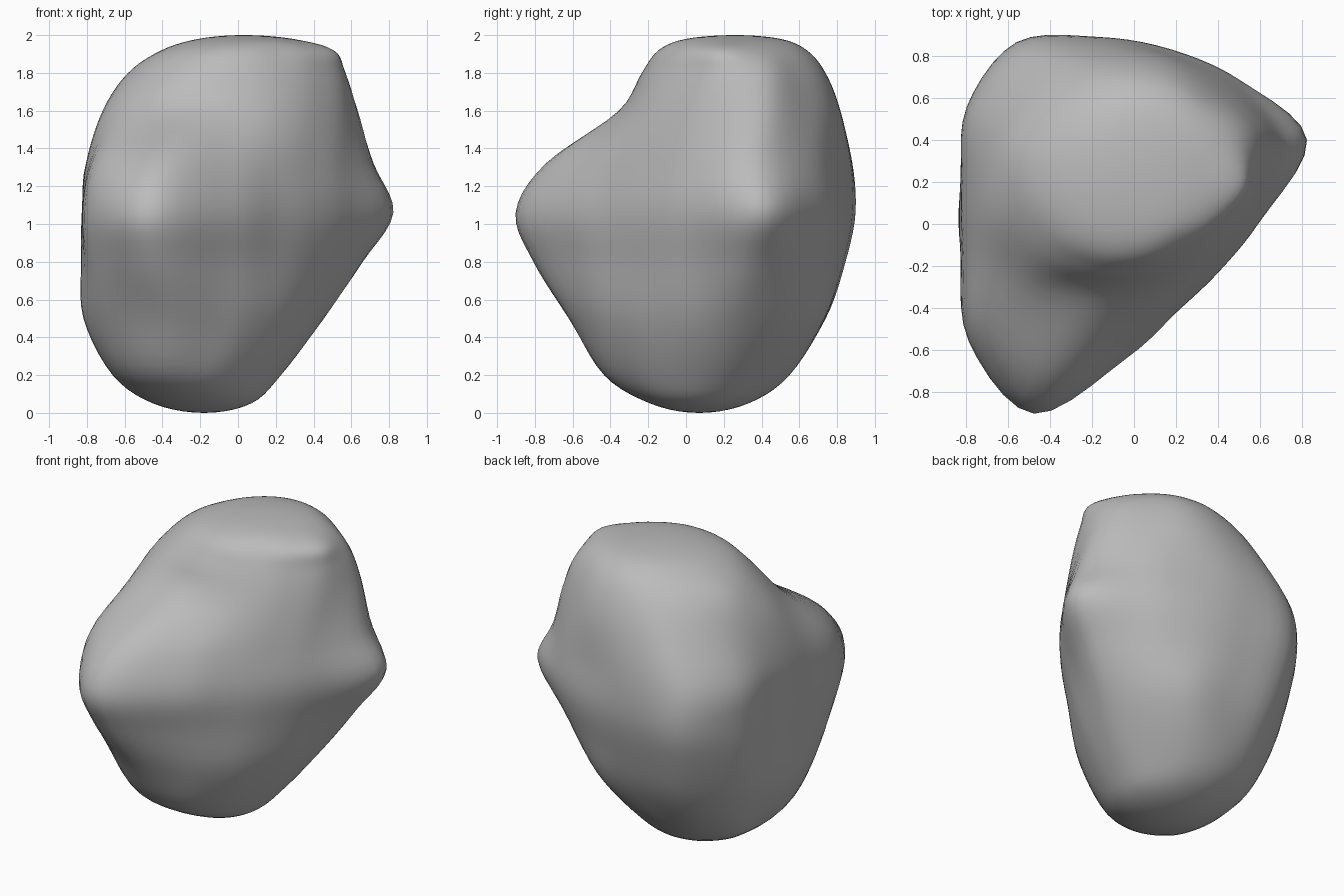
import bpy
import math
from mathutils import Vector

old = bpy.data.objects.get("Cube")
if old:
    bpy.data.objects.remove(old, do_unlink=True)

SIDES = 14       # control points around each section
AROUND = 5       # surface steps between control points
UPWARD = 5       # surface steps between sections

# Horizontal sections: height, centre, radii counter-clockwise from the side tip
sections = [
    (0.05, (-.19, .07), [.26] * SIDES),
    (0.20, (-.20, .07), [.44, .45, .47, .48, .49, .49, .46, .48, .53, .53, .48, .43, .41, .42]),
    (0.50, (-.10, .10), [.58, .61, .64, .64, .71, .72, .71, .74, .79, .77, .61, .52, .49, .52]),
    (0.80, (-.10, .10), [.80, .76, .73, .74, .83, .80, .73, .76, .90, .97, .69, .57, .56, .63]),
    (1.06, (-.10, .10), [.97, .84, .78, .79, .89, .83, .73, .76, .95, 1.07, .74, .60, .60, .70]),
    (1.32, (-.10, .10), [.86, .81, .76, .78, .86, .81, .71, .73, .87, .90, .65, .56, .57, .67]),
    (1.60, (-.05, .20), [.71, .64, .62, .62, .66, .66, .66, .68, .67, .59, .53, .52, .55, .63]),
    (1.80, (.00, .25), [.57, .50, .49, .49, .51, .54, .58, .58, .56, .51, .47, .46, .49, .56]),
    (1.92, (.02, .25), [.44, .40, .39, .39, .39, .40, .42, .43, .43, .41, .39, .38, .42, .49]),
    (1.98, (.04, .25), [.25] * SIDES),
]


def section_points(height, centre, radii):
    points = []
    for i, radius in enumerate(radii):
        angle = math.radians(18) + math.tau * i / SIDES
        points.append(Vector((centre[0] + radius * math.cos(angle),
                              centre[1] + radius * math.sin(angle), height)))
    return points


def spline(a, b, c, d, t):
    """Smooth curve from b to c, with a and d as neighbours."""
    return 0.5 * (2 * b + (c - a) * t + (2 * a - 5 * b + 4 * c - d) * t ** 2
                  + (3 * b - a - 3 * c + d) * t ** 3)


def round_ring(points):
    return [spline(*(points[(i + k) % SIDES] for k in (-1, 0, 1, 2)), step / AROUND)
            for i in range(SIDES) for step in range(AROUND)]


def opposite(ring):
    half = len(ring) // 2
    return ring[half:] + ring[:half]


# Rings closed over both poles so the ends are smoothly domed
rings = [round_ring(section_points(*s)) for s in sections]
count = len(rings[0])
bottom = [Vector((-.18, .07, 0))] * count
top = [Vector((.03, .26, 2))] * count
control = [opposite(rings[0]), bottom, *rings, top, opposite(rings[-1])]

skin = []
for level in range(1, len(control) - 2):
    for step in range(UPWARD):
        skin.append([spline(*column, step / UPWARD)
                     for column in zip(*control[level - 1:level + 3])])
skin = skin[1:]    # the pole itself is a single vertex

# Skin the rings with quads and cap the poles with fans
verts = [bottom[0], top[0]] + [p for ring in skin for p in ring]
faces = []
last = 2 + (len(skin) - 1) * count
for j in range(count):
    k = (j + 1) % count
    faces.append((0, 2 + k, 2 + j))
    faces.append((1, last + j, last + k))
    for row in range(len(skin) - 1):
        low = 2 + row * count
        high = low + count
        faces.append((low + j, low + k, high + k, high + j))

mesh = bpy.data.meshes.new("boulder")
mesh.from_pydata(verts, [], faces)
mesh.update()
boulder = bpy.data.objects.new("boulder", mesh)
bpy.context.collection.objects.link(boulder)

# Plain stone colour
stone = bpy.data.materials.new("grey stone")
stone.use_nodes = True
colour = (0.5, 0.5, 0.5, 1)
stone.diffuse_color = colour
stone.node_tree.nodes["Principled BSDF"].inputs["Base Color"].default_value = colour
mesh.materials.append(stone)

bpy.context.view_layer.objects.active = boulder
boulder.select_set(True)
bpy.ops.object.shade_smooth()
